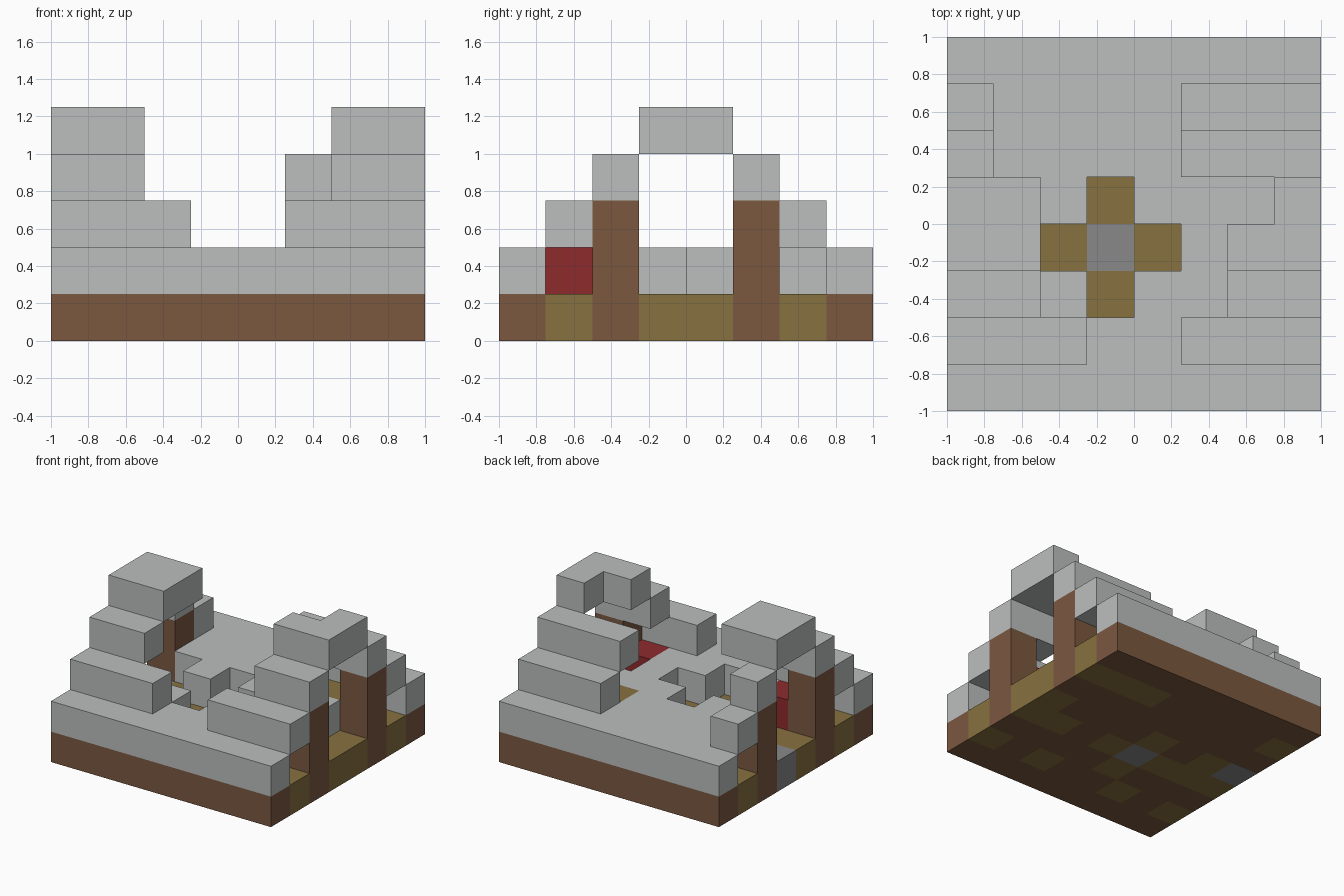
import bpy
import bmesh
from mathutils import Vector

CELL = 0.25
cube = bpy.data.objects.get("Cube")
if cube:
    bpy.data.objects.remove(cube, do_unlink=True)


def material(name, rgb):
    mat = bpy.data.materials.new(name)
    mat.use_nodes = True
    mat.diffuse_color = (*rgb, 1)
    mat.node_tree.nodes["Principled BSDF"].inputs["Base Color"].default_value = (*rgb, 1)
    return mat


pale_stone = material("pale stone", (0.497, 0.521, 0.515))
brown_wood = material("brown wood", (0.198, 0.098, 0.051))
plank_wood = material("plank wood", (0.242, 0.165, 0.051))
red_cloth = material("red cloth", (0.275, 0.024, 0.026))
grey_stone = material("grey stone", (0.246, 0.246, 0.246))

PARTS = {
    "foundation": brown_wood,
    "floor_planks": plank_wood,
    "hearth_and_doorstep": grey_stone,
    "ground_walls": pale_stone,
    "roof_steps": pale_stone,
    "corner_posts": brown_wood,
    "beds": red_cloth,
    "chests": plank_wood,
}
cells = {}


def fill(part, columns, row, levels):
    """Place blocks of one part; later blocks replace earlier ones."""
    for i in columns:
        for k in levels:
            cells[i, row, k] = part


ALL = range(8)

# Foundation slab with a ground storey of solid blocks
for j in ALL:
    fill("foundation", ALL, j, [0])
    fill("ground_walls", ALL, j, [1])

# Rooms: hollow cells above plank flooring (p) or grey stone (s), front row first
ROOMS = ["........",
         "p.p..p.p",
         "...p....",
         "pppsp.pp",
         "sp.p...p",
         "........",
         "p....ppp",
         "........"]
for j, row in enumerate(ROOMS):
    for i, mark in enumerate(row):
        if mark != ".":
            cells[i, j, 0] = "floor_planks" if mark == "p" else "hearth_and_doorstep"
            del cells[i, j, 1]

# Furniture
for j in (1, 2):
    fill("beds", (1, 6), j, [1])
fill("chests", (5, 6), 5, [1])

# Posts at the side walls
for j in (2, 5):
    fill("corner_posts", (0, 7), j, range(3))

# Stepped roof, broken open in the middle
fill("roof_steps", (0, 1, 2, 5, 6, 7), 1, [2])
fill("roof_steps", (0, 5, 6, 7), 6, [2])
fill("roof_steps", (0, 1, 6, 7), 2, [3])
fill("roof_steps", (0, 5, 6, 7), 5, [3])
fill("roof_steps", (0, 1, 6, 7), 3, [4])
fill("roof_steps", (0, 1, 7), 4, [4])


def build(name, mat):
    """Mesh only the exposed block faces of one part."""
    bm = bmesh.new()
    for cell, part in cells.items():
        if part != name:
            continue
        for axis in range(3):
            for side in (-1, 1):
                normal = Vector((0, 0, 0))
                normal[axis] = side
                if tuple(int(c + n) for c, n in zip(cell, normal)) in cells:
                    continue
                u = Vector((0, 0, 0))
                u[(axis + 1) % 3] = 0.5
                v = normal.cross(u)
                mid = Vector(cell) + Vector((-3.5, -3.5, 0.5)) + normal / 2
                ring = (mid - u - v, mid + u - v, mid + u + v, mid - u + v)
                bm.faces.new([bm.verts.new(p * CELL) for p in ring])
    bmesh.ops.remove_doubles(bm, verts=bm.verts[:], dist=0.001)
    mesh = bpy.data.meshes.new(name)
    bm.to_mesh(mesh)
    bm.free()
    mesh.materials.append(mat)
    bpy.context.scene.collection.objects.link(bpy.data.objects.new(name, mesh))


for part_name, part_material in PARTS.items():
    build(part_name, part_material)
